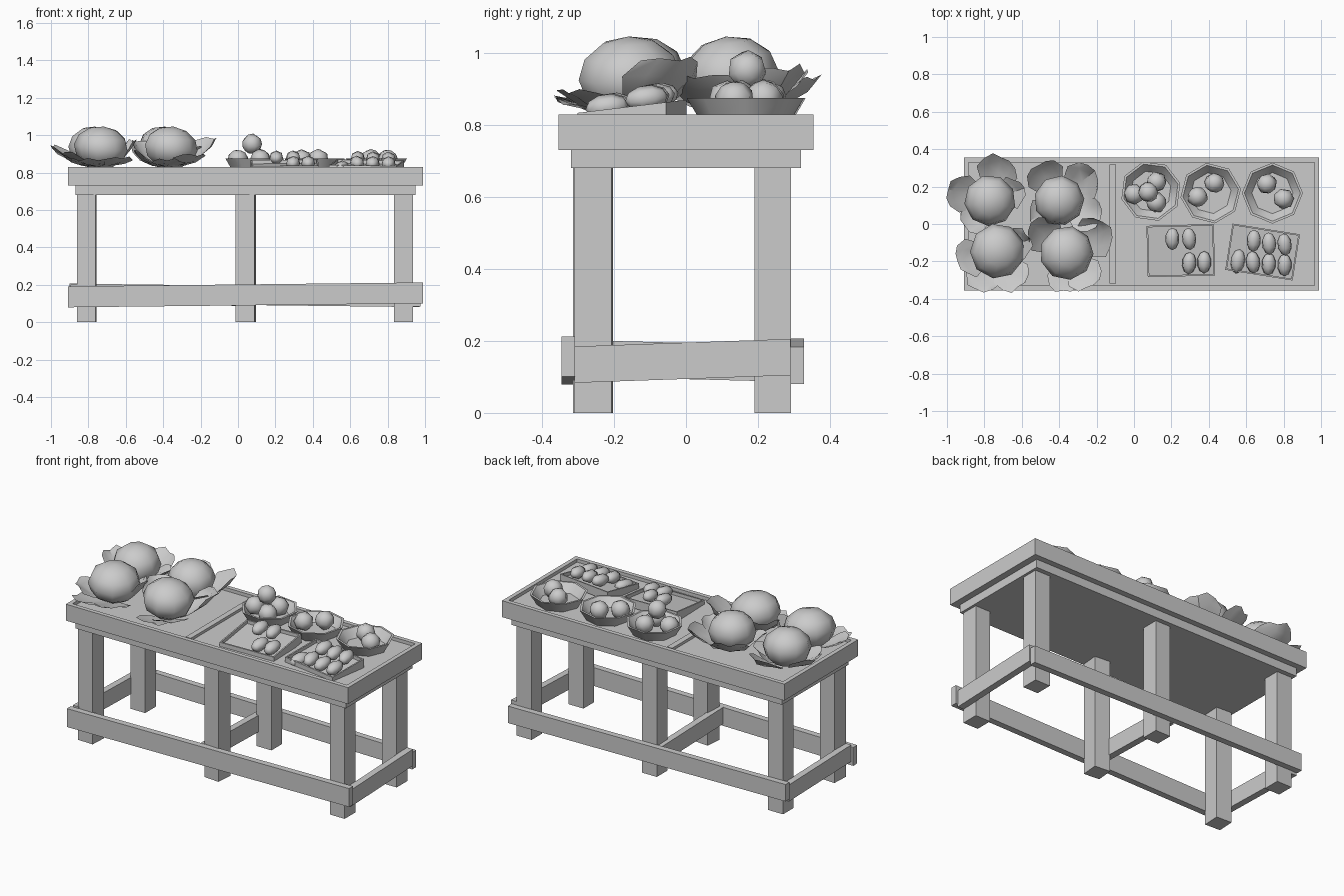
import bpy, bmesh, math, random
from math import sin, cos, radians, pi
from mathutils import Matrix, Vector

random.seed(4)
if "Cube" in bpy.data.objects:
    bpy.data.objects.remove(bpy.data.objects["Cube"])

grey = bpy.data.materials.new("plain_grey")
grey.use_nodes = True
GREY = (0.6, 0.6, 0.6, 1)
grey.diffuse_color = GREY
grey.node_tree.nodes["Principled BSDF"].inputs["Base Color"].default_value = GREY


def finish(name, bm, smooth=None):
    """Turn a bmesh into a named object, optionally smooth below an angle."""
    mesh = bpy.data.meshes.new(name)
    bm.to_mesh(mesh)
    bm.free()
    mesh.materials.append(grey)
    ob = bpy.data.objects.new(name, mesh)
    bpy.context.collection.objects.link(ob)
    if smooth:
        bpy.ops.object.select_all(action='DESELECT')
        ob.select_set(True)
        bpy.context.view_layer.objects.active = ob
        bpy.ops.object.shade_smooth_by_angle(angle=radians(smooth))
    return ob


def box(name, x, y, z, turn=0, shear=(0, 0)):
    """Box from ranges, turned about z, with z rising along x and y."""
    bm = bmesh.new()
    bmesh.ops.create_cube(bm, size=1)
    mid = Vector([(a + b) / 2 for a, b in (x, y, z)])
    size = [b - a for a, b in (x, y, z)]
    rot = Matrix.Rotation(radians(turn), 3, 'Z')
    for v in bm.verts:
        p = Vector([c * s for c, s in zip(v.co, size)])
        p.z += p.x * shear[0] + p.y * shear[1]
        v.co = mid + rot @ p
    return finish(name, bm)


def inset_box(name, x, y, z, rim, depth, turn=0, tilt=0):
    """Box with a recessed top, used for the table and the trays."""
    ob = box(name, x, y, z, turn)
    bm = bmesh.new()
    bm.from_mesh(ob.data)
    top = max(bm.faces, key=lambda f: f.calc_center_median().z)
    bmesh.ops.inset_region(bm, faces=[top], thickness=rim)
    floor = bmesh.ops.extrude_face_region(bm, geom=[top])
    bmesh.ops.delete(bm, geom=[top], context='FACES_ONLY')
    for v in floor['geom']:
        if isinstance(v, bmesh.types.BMVert):
            v.co.z -= depth
    for v in bm.verts:
        v.co.z += (v.co.y - sum(y) / 2) * tilt
    bm.to_mesh(ob.data)
    bm.free()


def ball(name, centre, radii, segments=7, rings=5, tilt=0, turn=0):
    """Low-poly fruit; its poles lie along the third radius."""
    bm = bmesh.new()
    bmesh.ops.create_uvsphere(bm, u_segments=segments, v_segments=rings, radius=1)
    m = (Matrix.Translation(centre) @ Matrix.Rotation(radians(turn), 4, 'Z')
         @ Matrix.Rotation(radians(tilt), 4, 'X') @ Matrix.Diagonal((*radii, 1)))
    bmesh.ops.transform(bm, matrix=m, verts=bm.verts)
    return finish(name, bm, 65)


def leaf(name, centre, heading, length, rise, width=38):
    """Cupped leaf with a wavy edge, fanning out from below a cabbage."""
    bm = bmesh.new()
    rows = []
    for r, h, spread in ((0.3, 0, 0.8), (0.62, 0.3, 1.0), (0.85, 0.7, 0.95), (1, 1, 0.6)):
        row = []
        for i in range(-2, 3):
            a = radians(heading + i / 2 * width * spread)
            d = length * r * (1 - 0.025 * i * i) + random.uniform(-.012, .012) * r
            z = 0.835 + rise * h + 0.012 * (i % 2) * r + random.uniform(0, .015) * h
            row.append(bm.verts.new((centre[0] + d * cos(a), centre[1] + d * sin(a), z)))
        rows.append(row)
    for lo, hi in zip(rows, rows[1:]):
        for i in range(4):
            bm.faces.new((lo[i], hi[i], hi[i + 1], lo[i + 1]))
    finish(name, bm, 40)


def bowl(name, centre, turn):
    """Eight-sided open bowl with a thin rim, lofted from a profile."""
    profile = ((0.125, 0.812), (0.163, 0.875), (0.15, 0.875), (0.11, 0.825))
    bm = bmesh.new()
    loops = [[bm.verts.new((centre[0] + r * cos(a), centre[1] + r * sin(a), z))
              for a in (radians(turn) + k * pi / 4 for k in range(8))] for r, z in profile]
    for lo, hi in zip(loops, loops[1:]):
        for k in range(8):
            n = (k + 1) % 8
            bm.faces.new((lo[k], lo[n], hi[n], hi[k]))
    bm.faces.new(loops[0][::-1])
    bm.faces.new(loops[-1])
    finish(name, bm, 50)


# Table top, under-frame and divider
inset_box("table_top", (-0.91, 0.99), (-0.355, 0.355), (0.73, 0.83), 0.037, 0.02)
box("under_frame", (-0.87, 0.95), (-0.32, 0.32), (0.68, 0.735))
box("tray_divider", (-0.13, -0.095), (-0.318, 0.318), (0.8, 0.826))

# Legs, some set slightly askew
for side, x, turn in (("right", -0.808, -3), ("middle", 0.042, -5), ("left", 0.885, 0)):
    box(side + "_front_leg", (x - .05, x + .05), (-0.31, -0.207), (0, 0.69), turn)
    box(side + "_back_leg", (x - .05, x + .05), (0.19, 0.292), (0, 0.69))

# Crooked stretchers between the legs
box("front_stretcher", (-0.91, 0.99), (-0.346, -0.308), (0.09, 0.202), shear=(0.011, 0))
box("back_stretcher", (-0.9, 0.97), (0.29, 0.328), (0.092, 0.195), shear=(-0.012, 0))
for side, x, slope in (("right", -0.895, -0.025), ("middle", -0.035, -0.025), ("left", 0.935, 0.035)):
    box(side + "_cross_stretcher", (x, x + 0.04), (-0.31, 0.29), (0.094, 0.195), shear=(0, slope))

# Cabbages: centre, ball radius, then leaves as (heading, reach, rise)
cabbages = (
    ((-0.77, 0.125), 0.138, ((165, .23, .09), (75, .25, .08), (225, .2, .05), (20, .19, .07))),
    ((-0.40, 0.125), 0.135, ((120, .23, .1), (40, .25, .11), (-25, .24, .09), (215, .18, .07))),
    ((-0.73, -0.145), 0.148, ((195, .23, .06), (240, .24, .02), (300, .23, .03), (20, .19, .12))),
    ((-0.36, -0.155), 0.145, ((30, .27, .13), (-50, .23, .05), (-95, .21, .02), (140, .24, .12))),
)
for n, (c, r, leaves) in enumerate(cabbages, 1):
    ball(f"cabbage_{n}", (*c, 0.935), (r, r, 0.112), 9, 6, tilt=8, turn=n * 17)
    for k, (heading, reach, rise) in enumerate(leaves, 1):
        leaf(f"cabbage_{n}_leaf_{k}", c, heading, reach, rise)

# Bowls of round fruit
for n, (c, turn) in enumerate((((0.09, 0.175), 15), ((0.41, 0.165), 8), ((0.74, 0.165), 0)), 1):
    bowl(f"bowl_{n}", c, turn)
round_fruit = ((0, .16, .87), (.12, .225, .872), (.12, .115, .87), (.075, .17, .953),
               (.43, .22, .872), (.34, .145, .87), (.71, .215, .872), (.8, .135, .87))
for n, c in enumerate(round_fruit, 1):
    ball(f"round_fruit_{n}", c, (.056, .056, .052), 7, 5, tilt=20 * n, turn=31 * n)

# Sloping trays of long fruit
TILT = 0.12
inset_box("tray_1", (0.07, 0.43), (-0.28, -0.005), (0.8, 0.852), 0.012, 0.02, 1.5, TILT)
inset_box("tray_2", (0.505, 0.87), (-0.275, -0.025), (0.8, 0.852), 0.012, 0.02, -9, TILT)
long_fruit = ((.205, -.08), (.295, -.08), (.295, -.21), (.375, -.205),
              (.64, -.09), (.722, -.105), (.805, -.11), (.636, -.205), (.72, -.215), (.805, -.22))
for n, (x, y) in enumerate(long_fruit, 1):
    z = 0.868 + (y + 0.14) * 0.22
    ball(f"long_fruit_{n}", (x, y, z), (.039, .036, .06), 7, 5, tilt=98, turn=random.uniform(-8, 8))
ball("sunken_fruit", (.555, -.2, .828), (.04, .036, .066), 7, 5, tilt=98, turn=-9)
